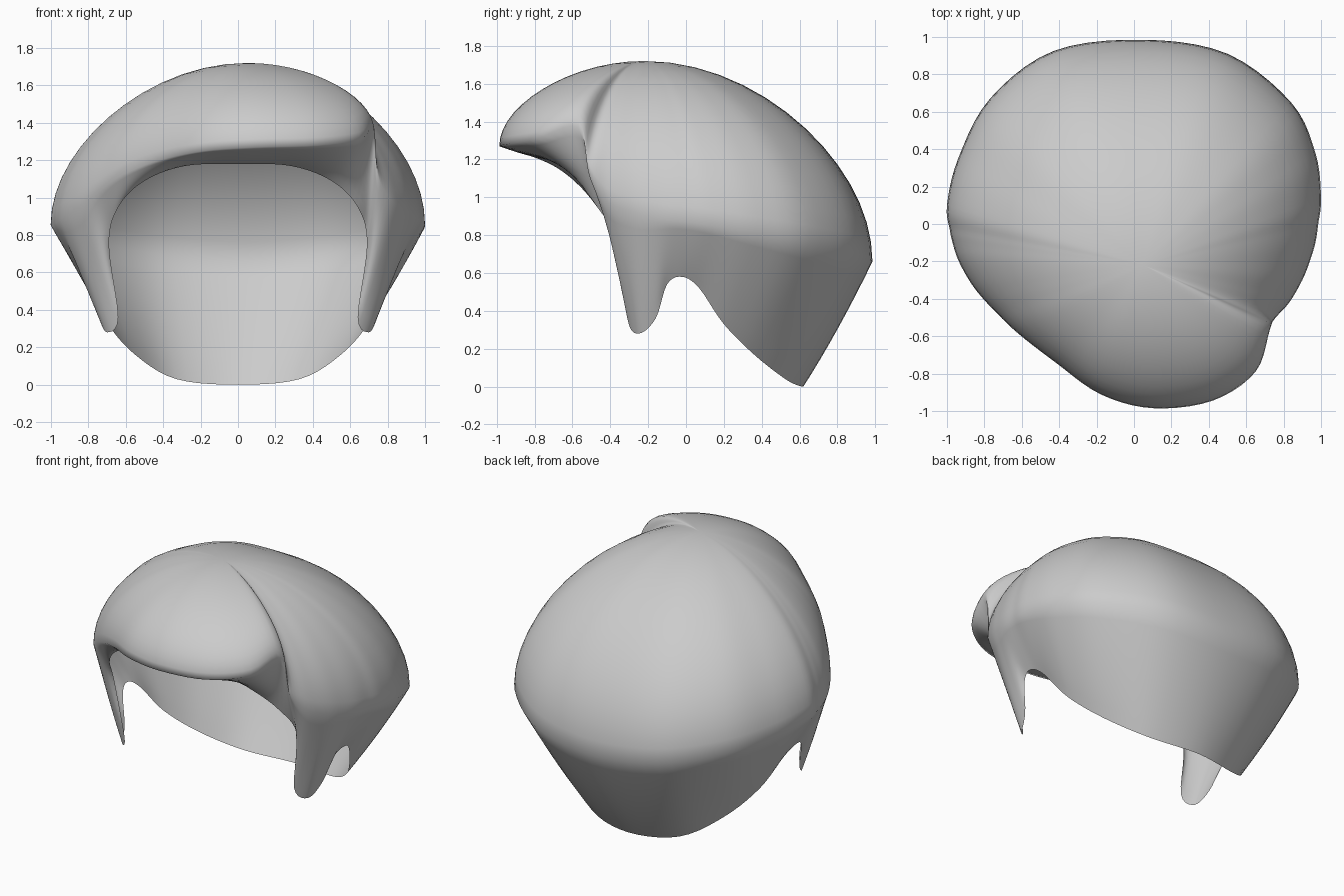
import bpy, math
from mathutils import Vector

if "Cube" in bpy.data.objects:
    bpy.data.objects.remove(bpy.data.objects["Cube"])

# Widest loop of the hair: fringe centre, round the right side, back, left side
WIDE = [(.1, -.985, 1.27), (.42, -.945, 1.28), (.65, -.79, 1.31), (.725, -.57, 1.37),
        (.75, -.51, 1.11), (.83, -.42, .98), (.9, -.3, .93), (.94, -.2, .9),
        (.97, -.1, .88), (.985, 0, .87), (1, .14, .85), (.97, .38, .81),
        (.84, .65, .76), (.5, .91, .70), (.05, .985, .66),
        (-.43, .925, .70), (-.77, .67, .76), (-.94, .35, .81), (-1, .1, .85),
        (-.985, -.03, .86), (-.97, -.1, .87), (-.945, -.18, .89), (-.9, -.27, .92),
        (-.84, -.36, .96), (-.75, -.46, 1.03), (-.62, -.585, 1.12), (-.42, -.74, 1.2),
        (-.18, -.91, 1.25)]
# Hairline: forehead, sideburn, ear gap, nape (right half, mirrored below)
HALF = [(0, -.62, 1.18), (.28, -.61, 1.17), (.5, -.57, 1.09), (.64, -.47, .95),
        (.69, -.35, .75), (.64, -.31, .36), (.70, -.25, .28), (.745, -.16, .36),
        (.80, -.1, .54), (.82, -.02, .58), (.79, .07, .52), (.70, .2, .33),
        (.55, .37, .16), (.33, .54, .03), (0, .62, 0)]
RIM = HALF + [(-x, y, z) for x, y, z in HALF[-2:0:-1]]
APEX = Vector((.05, -.22, 1.72))
STEPS, DOME, LOWER = 5, 14, 8


def smooth_loop(points):
    """Closed Catmull-Rom curve through the points."""
    p = [Vector(q) for q in points]
    n, out = len(p), []
    for i in range(n):
        a, b, c, d = (p[(i + k) % n] for k in (-1, 0, 1, 2))
        for s in range(STEPS):
            t = s / STEPS
            out.append(.5 * (2 * b + (c - a) * t + (2 * a - 5 * b + 4 * c - d) * t ** 2
                             + (3 * b - a - 3 * c + d) * t ** 3))
    return out


wide, rim = smooth_loop(WIDE), smooth_loop(RIM)
n = len(wide)
verts, faces = [APEX], []

# Domed crown, from the apex to the widest loop
for r in range(1, DOME + 1):
    a = math.pi / 2 * r / DOME
    s = math.sin(a)
    fall = (1 - .15 * s) * (1 - math.cos(a)) + .15 * s * s
    for w in wide:
        d = w - APEX
        verts.append(APEX + Vector((d.x * s, d.y * s, d.z * fall)))

# Underside of the fringe, sideburns and nape, from the widest loop to the hairline
for r in range(1, LOWER + 1):
    t = r / LOWER
    for w, e in zip(wide, rim):
        ctrl = (w + e) / 2 + Vector((0, 0, -.06 * min(1, (w - e).length)))
        verts.append(w * (1 - t) ** 2 + ctrl * 2 * t * (1 - t) + e * t * t)

for i in range(n):
    j = (i + 1) % n
    faces.append((0, 1 + i, 1 + j))
    for r in range(DOME + LOWER - 1):
        a, b = 1 + r * n, 1 + (r + 1) * n
        faces.append((a + i, b + i, b + j, a + j))

mesh = bpy.data.meshes.new("hair_shell")
mesh.from_pydata(verts, [], faces)
hair = bpy.data.objects.new("hair_shell", mesh)
bpy.context.collection.objects.link(hair)
mesh.polygons.foreach_set("use_smooth", [True] * len(mesh.polygons))
mesh.update()
